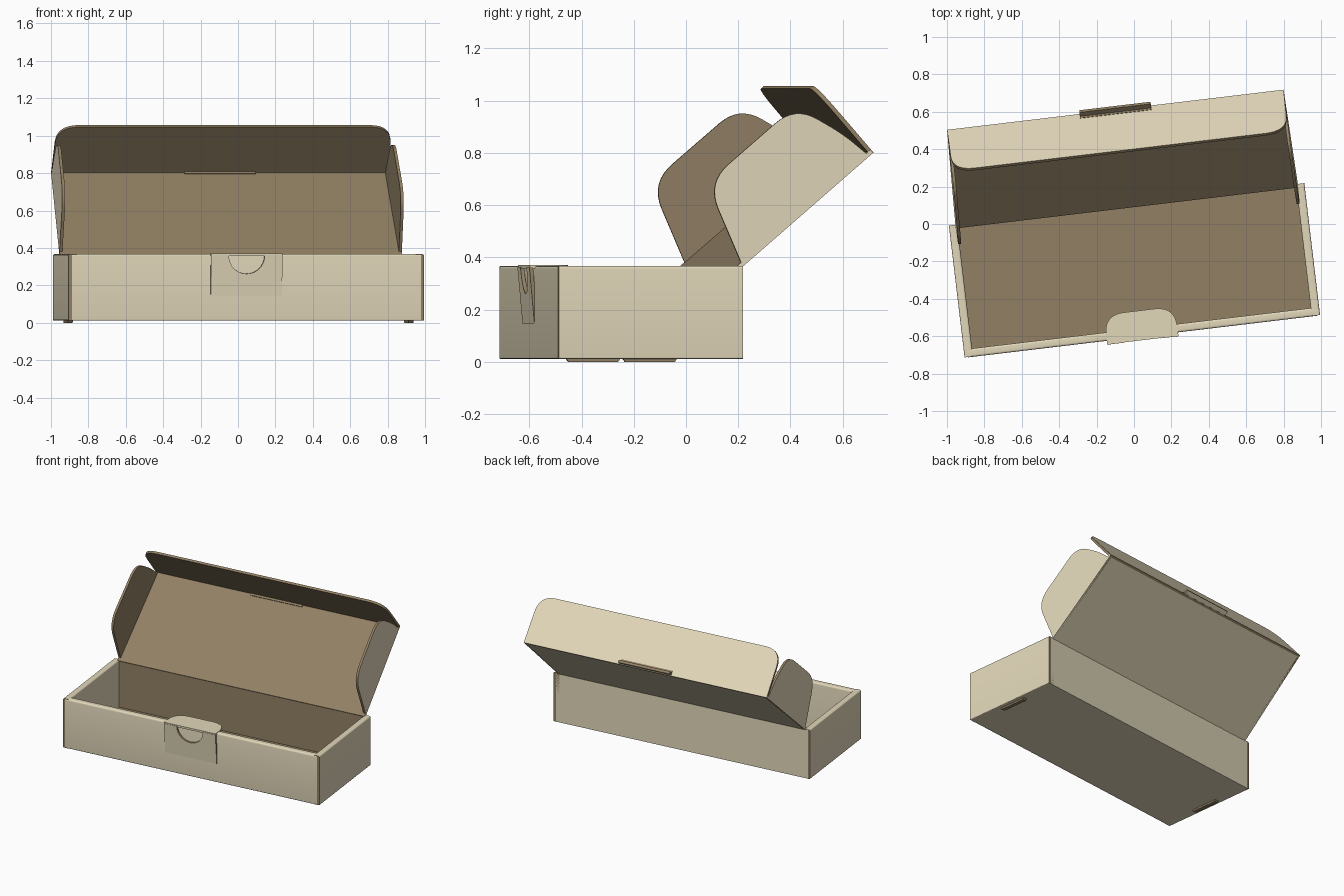
import bpy, bmesh, math
from mathutils import Vector, Matrix

if "Cube" in bpy.data.objects:
    bpy.data.objects.remove(bpy.data.objects["Cube"])


def material(name, rgb):
    m = bpy.data.materials.new(name)
    m.diffuse_color = (*rgb, 1)
    m.use_nodes = True
    m.node_tree.nodes["Principled BSDF"].inputs["Base Color"].default_value = m.diffuse_color
    return m


CREAM, BROWN = 0, 1
MATS = [material("cream card outside", (0.76, 0.68, 0.49)),
        material("brown card inside", (0.285, 0.215, 0.125))]

# The whole box is turned slightly about z
PLACE = Matrix.Translation((0.0025, -0.2475, 0)) @ Matrix.Rotation(math.radians(6.8), 4, 'Z')
X, Y, Z = Vector((1, 0, 0)), Vector((0, 1, 0)), Vector((0, 0, 1))
T = 0.016                       # card thickness
HW, HD = 0.957, 0.355           # half width and half depth of tray
Z0, Z1 = 0.012, 0.368           # tray bottom and rim


def rounded(corners, steps=8):
    """Outline from (u, v, d): each corner is curved over distance d."""
    out = []
    n = len(corners)
    for i, (a, b, d) in enumerate(corners):
        p = Vector((a, b))
        if d == 0:
            out.append(p)
            continue
        s = p + (Vector(corners[i - 1][:2]) - p).normalized() * d
        e = p + (Vector(corners[(i + 1) % n][:2]) - p).normalized() * d
        for k in range(steps + 1):
            t = k / steps
            out.append(s.lerp(p, t).lerp(p.lerp(e, t), t))
    return out


def panel(name, pts, origin, u, v, front, back, edge, t=T):
    """Flat card: outline in the u-v plane, thickness t behind the front face."""
    n = u.cross(v).normalized()
    bm = bmesh.new()
    top = [bm.verts.new(PLACE @ (origin + u * p[0] + v * p[1])) for p in pts]
    low = [bm.verts.new(PLACE @ (origin + u * p[0] + v * p[1] - n * t)) for p in pts]
    bm.faces.new(top).material_index = front
    bm.faces.new(low[::-1]).material_index = back
    for i in range(len(pts)):
        j = (i + 1) % len(pts)
        bm.faces.new((top[i], top[j], low[j], low[i])).material_index = edge
    bmesh.ops.recalc_face_normals(bm, faces=bm.faces)
    me = bpy.data.meshes.new(name)
    bm.to_mesh(me)
    bm.free()
    for m in MATS:
        me.materials.append(m)
    ob = bpy.data.objects.new(name, me)
    bpy.context.collection.objects.link(ob)
    bpy.context.view_layer.objects.active = ob
    ob.select_set(True)
    bpy.ops.object.shade_smooth_by_angle(angle=math.radians(35))
    ob.select_set(False)
    return ob


def rect(x0, y0, x1, y1):
    return [(x0, y0), (x1, y0), (x1, y1), (x0, y1)]


# Tray floor and single-thickness back wall
panel("tray_floor", rect(-0.94, -0.34, 0.94, 0.353), Vector((0, 0, Z0 + T)), X, Y, BROWN, CREAM, CREAM)
panel("back_wall", rect(-0.94, Z0, 0.94, Z1), Vector((0, HD - T, 0)), X, Z, BROWN, CREAM, CREAM)

# Double folded front and side walls with rounded rims
wall = rounded([(0, Z0, 0.006), (0.045, Z0, 0), (0.045, Z1, 0.012), (0, Z1, 0.012)], 4)
panel("front_wall", wall, Vector((0.94, -HD - 0.002, 0)), Y, Z, BROWN, BROWN, CREAM, 1.88)
for side, s in (("left", -1), ("right", 1)):
    panel(side + "_wall", wall, Vector((s * HW, s * HD, 0)), X * -s, Z,
          BROWN, BROWN, CREAM, 2 * HD)
    # Locking tab poking through the floor
    panel(side + "_floor_tab", [(-0.11, 0.02), (-0.095, 0), (0.095, 0), (0.11, 0.02)],
          Vector((s * 0.917 + 0.013, 0, 0)), Y, Z, BROWN, BROWN, BROWN, 0.026)

# Lid, tipped back about the rear rim, slightly narrower at its free edge
a = math.radians(40.8)
L = Vector((0, math.cos(a), math.sin(a)))
V = Vector((0, -math.sin(a), math.cos(a)))
H = Vector((0, HD, 0.362))
LEN, LW, LB = 0.673, 0.906, 0.922
panel("lid", [(-LB, -0.012), (LB, -0.012), (LW, LEN - 0.004), (-LW, LEN - 0.004)],
      H + V * T, X, L, BROWN, CREAM, CREAM)

# Lid front flap with rounded free corners
flap = rounded([(-LW, 0, 0), (LW, 0, 0), (LW - 0.004, 0.337, 0.12), (-LW + 0.004, 0.337, 0.12)])
panel("lid_front_flap", flap, H + L * (LEN - T), X, V, BROWN, CREAM, BROWN)

# Slot at the lid fold and the small lip beside it
panel("lid_slot", rect(-0.192, 0.012, 0.192, 0.036), H + L * (LEN - 0.002), X, V, BROWN, BROWN, BROWN, 0.004)
panel("lid_slot_lip", rect(-0.192, LEN - 0.03, 0.192, LEN + 0.03), H + V * 0.022, X, L, BROWN, CREAM, BROWN, 0.018)

# Lid side ears, following the tapered lid edges
ear = rounded([(0.005, 0, 0), (0.11, 0.332, 0.11), (0.56, 0.332, 0.1), (0.63, 0.13, 0.06), (0.652, 0, 0)])
taper = (LB - LW) / LEN
panel("left_ear", ear, H + X * (T - LB), (L + X * taper).normalized(), V, BROWN, CREAM, BROWN)
panel("right_ear", ear, H + X * LB, (L - X * taper).normalized(), V, CREAM, BROWN, BROWN)

# Front lock tab, leaning out, with a half-round thumb notch
lean = Vector((0, -0.09, 1)).normalized()
R = 0.096
notch = [(R * math.cos(math.pi * k / 20), 0.213 - R * math.sin(math.pi * k / 20)) for k in range(21)]
panel("lock_tab", [(-0.192, 0), (0.192, 0), (0.192, 0.219), (R, 0.219)] + notch
      + [(-R, 0.219), (-0.192, 0.219)],
      Vector((0, -HD - 0.003, 0.145)), X, lean, CREAM, CREAM, BROWN, 0.014)

# Tongue folded over the rim into the tray
tongue = rounded([(-0.192, -0.376, 0), (0.192, -0.376, 0), (0.192, -0.217, 0.11), (-0.192, -0.217, 0.11)])
panel("lock_tongue", tongue, Vector((0, 0, Z1 + 0.003)), X, Y, CREAM, BROWN, CREAM, 0.014)
